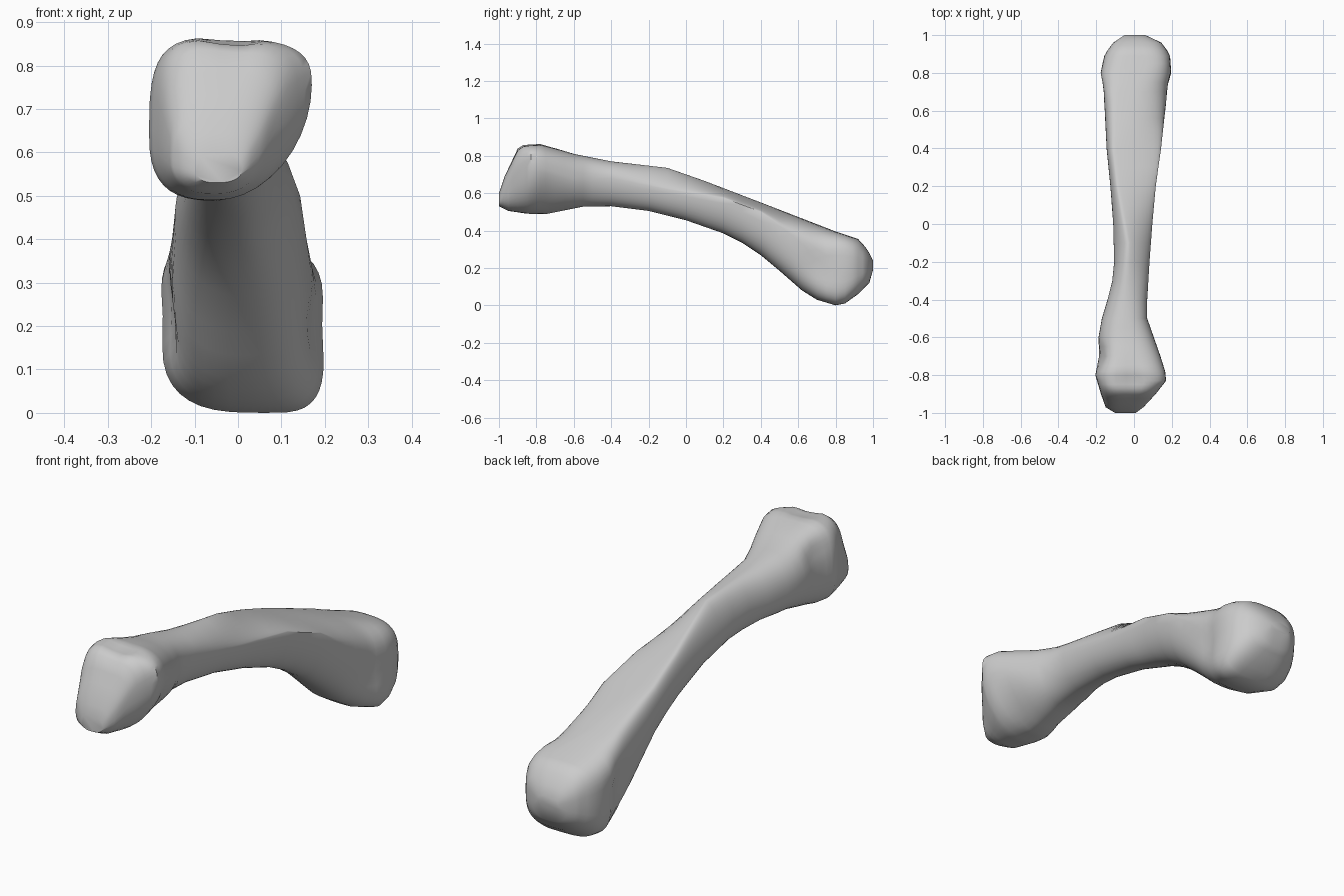
import bpy, bmesh, math

if "Cube" in bpy.data.objects:
    bpy.data.objects.remove(bpy.data.objects["Cube"])

def curve(*pts):
    """Piecewise linear function of y from (y, value) pairs."""
    def f(y):
        if y <= pts[0][0]:
            return pts[0][1]
        for (a, u), (b, v) in zip(pts, pts[1:]):
            if y <= b:
                return u + (v - u) * (y - a) / (b - a)
        return pts[-1][1]
    return f

# outline of the bone along its length
top = curve((-1, .60), (-.97, .69), (-.9, .84), (-.87, .86), (-.78, .865), (-.6, .81), (-.4, .77),
            (-.1, .735), (.1, .665), (.4, .55), (.8, .395), (.92, .355), (.97, .30), (1, .24))
bottom = curve((-1, .53), (-.95, .505), (-.85, .49), (-.75, .488), (-.55, .528), (-.4, .53), (-.2, .505),
               (0, .455), (.2, .385), (.35, .31), (.5, .185), (.62, .08), (.7, .03), (.8, 0),
               (.85, .01), (.92, .06), (.98, .12), (1, .19))
left = curve((-1, -.10), (-.97, -.15), (-.9, -.175), (-.8, -.205), (-.7, -.185), (-.6, -.188), (-.5, -.17),
             (-.4, -.14), (-.3, -.115), (-.2, -.105), (0, -.11), (.2, -.125), (.4, -.145), (.6, -.155),
             (.7, -.165), (.8, -.183), (.9, -.155), (.96, -.11), (1, -.05))
right = curve((-1, .01), (-.97, .05), (-.9, .115), (-.83, .17), (-.78, .165), (-.7, .14), (-.6, .105),
              (-.5, .07), (-.4, .07), (-.2, .082), (0, .097), (.2, .115), (.4, .143), (.6, .165),
              (.7, .182), (.8, .202), (.9, .19), (.96, .145), (1, .06))

# position of the crest, keel and side ridges in each section
crest_x = curve((-1, -.05), (-.85, -.04), (-.5, -.05), (-.1, -.03), (.2, -.085), (.4, -.105), (.7, -.08), (.85, 0), (1, 0))
keel_x = curve((-1, -.05), (-.8, -.05), (-.4, -.03), (0, 0), (.6, .02), (.8, .06), (1, .01))
ridge_l = curve((-1, .565), (-.85, .65), (-.6, .66), (-.3, .63), (0, .56), (.4, .45), (.7, .27), (.85, .2), (1, .21))
ridge_r = curve((-1, .565), (-.92, .70), (-.83, .755), (-.6, .68), (-.4, .68), (-.1, .62), (.2, .575), (.4, .5),
                (.6, .35), (.75, .2), (1, .21))

# squareness of the four quarters of each section
sq_tr = curve((-1, 2.5), (-.85, 3), (-.6, 2.6), (-.3, 1.8), (-.1, 1.35), (.4, 1.4), (.6, 2.4), (.85, 3.6), (1, 2.6))
sq_tl = curve((-1, 2.5), (-.85, 3.6), (-.6, 2.4), (-.1, 1.7), (.4, 2.1), (.6, 2.8), (.85, 3.4), (1, 2.6))
sq_bl = curve((-1, 2.5), (-.85, 3), (-.6, 2.3), (0, 2), (.4, 2.2), (.7, 3), (.85, 3.2), (1, 2.6))
sq_br = curve((-1, 2.5), (-.9, 2.2), (-.75, 1.55), (-.4, 2), (.2, 2), (.6, 2.8), (.85, 4), (1, 2.6))

# shallow hollows: (x side, y, z, radius, depth)
hollows = [(1, .72, .20, .09, .018), (-1, .72, .21, .09, .022), (-1, -.7, .77, .06, .02)]

N = 40
def section(y):
    ring = []
    for i in range(N):
        t = 2 * math.pi * i / N
        c, s = math.cos(t), math.sin(t)
        q = ((sq_tr if c >= 0 else sq_tl) if s >= 0 else (sq_br if c >= 0 else sq_bl))(y)
        u, v = abs(c) ** (2 / q), abs(s) ** (2 / q)
        tip_x, tip_z = (right(y), ridge_r(y)) if c >= 0 else (left(y), ridge_l(y))
        mid_x, mid_z = (crest_x(y), top(y)) if s >= 0 else (keel_x(y), bottom(y))
        x = mid_x + (tip_x - mid_x) * u
        z = tip_z + (mid_z - tip_z) * v
        for side, hy, hz, r, d in hollows:
            if side * c > 0:
                x -= side * d * u * math.exp(-((y - hy) ** 2 + (z - hz) ** 2) / r ** 2)
        # dip between the two tubercles on the upper end
        if s > 0:
            z -= .018 * v * math.exp(-((y + .84) / .08) ** 2 - ((x + .01) / .05) ** 2)
        ring.append((x, y, z))
    return ring

# closed loft through all sections
stations = [-1, -.985, -.97, -.95, -.925, -.9, -.87, -.85, -.83, -.8, -.78, -.75, -.7, -.65, -.6, -.55, -.5,
            -.4, -.3, -.2, -.1, 0, .1, .2, .3, .4, .5, .56, .62, .66, .7, .75, .8, .85, .89, .92, .945, .96, .98, 1]
bm = bmesh.new()
rings = [[bm.verts.new(p) for p in section(y)] for y in stations]
for a, b in zip(rings, rings[1:]):
    for i in range(N):
        j = (i + 1) % N
        bm.faces.new((a[i], a[j], b[j], b[i]))
bm.faces.new(rings[0])
bm.faces.new(rings[-1])
bmesh.ops.recalc_face_normals(bm, faces=bm.faces)
mesh = bpy.data.meshes.new("long_bone")
bm.to_mesh(mesh)
bm.free()
bone = bpy.data.objects.new("long_bone", mesh)
bpy.context.collection.objects.link(bone)
bpy.context.view_layer.objects.active = bone
bone.select_set(True)
bpy.ops.object.shade_smooth_by_angle(angle=math.radians(45))
